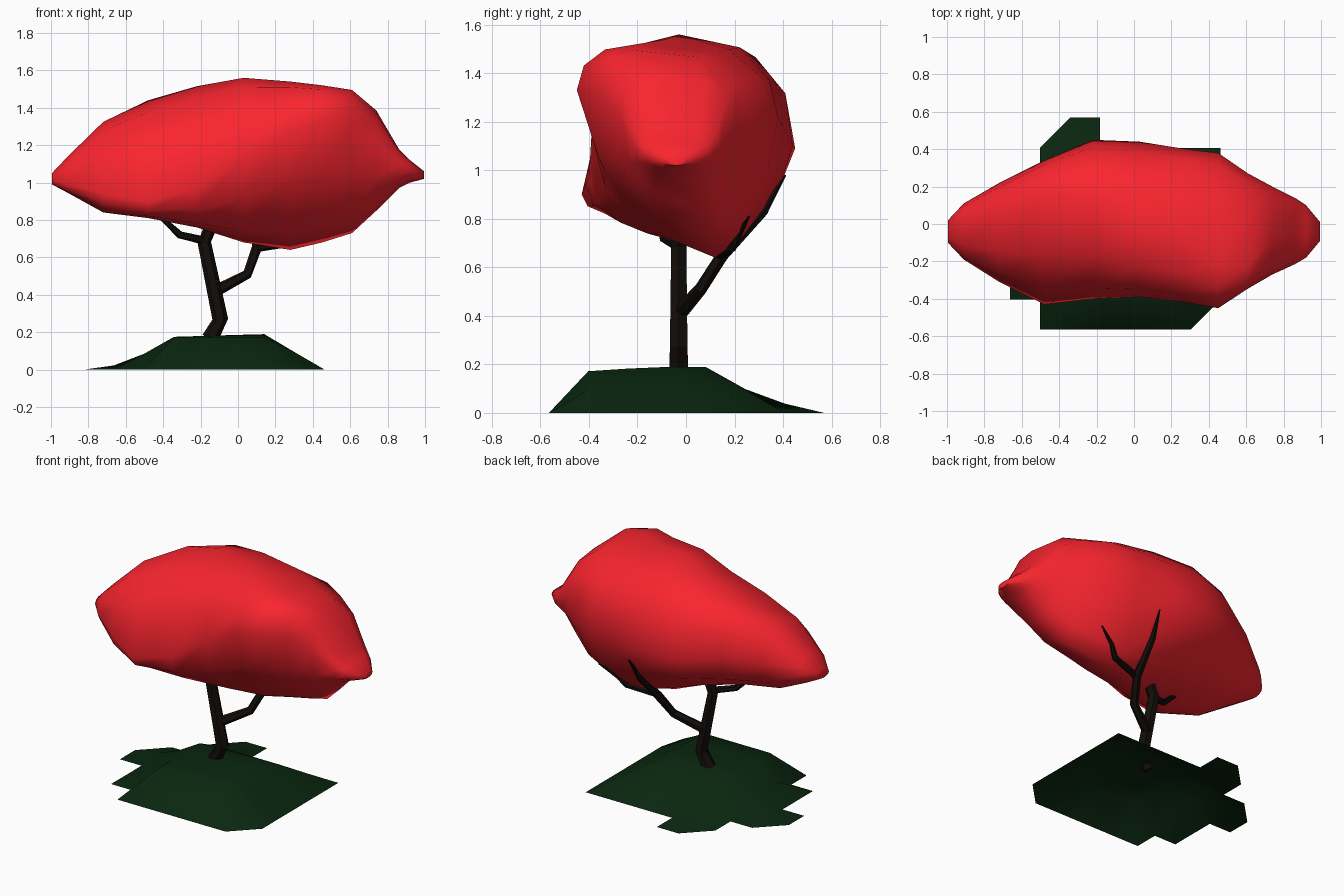
import bpy, bmesh, math
from mathutils import Vector

if "Cube" in bpy.data.objects:
    bpy.data.objects.remove(bpy.data.objects["Cube"])


def material(name, rgb):
    m = bpy.data.materials.new(name)
    m.diffuse_color = (*rgb, 1)
    m.use_nodes = True
    m.node_tree.nodes["Principled BSDF"].inputs["Base Color"].default_value = m.diffuse_color
    return m


def add_mesh(name, verts, faces, mat, smooth_angle, flat_rim=False):
    me = bpy.data.meshes.new(name)
    me.from_pydata(verts, [], faces)
    bm = bmesh.new()
    bm.from_mesh(me)
    loose = [v for v in bm.verts if not v.link_faces]
    bmesh.ops.delete(bm, geom=loose, context='VERTS')
    if flat_rim:
        for v in bm.verts:
            if v.is_boundary:
                v.co.z = 0
    bmesh.ops.recalc_face_normals(bm, faces=bm.faces[:])
    bm.to_mesh(me)
    bm.free()
    me.materials.append(mat)
    ob = bpy.data.objects.new(name, me)
    bpy.context.collection.objects.link(ob)
    bpy.ops.object.select_all(action='DESELECT')
    ob.select_set(True)
    bpy.context.view_layer.objects.active = ob
    bpy.ops.object.shade_smooth_by_angle(angle=math.radians(smooth_angle))
    return ob


def interp(table, t):
    for (a, za), (b, zb) in zip(table, table[1:]):
        if t <= b:
            return za + (zb - za) * max(0, (t - a) / (b - a))
    return table[-1][1]


red = material("leaf_red", (0.95, 0.018, 0.028))
bark = material("bark", (0.006, 0.004, 0.003))
green = material("grass_green", (0.003, 0.02, 0.005))

# Canopy: lofted sections, each with x, then (y, z) of front, top, back and bottom
sections = [
    (-0.995, -.10, 1.01, -.03, 1.05, .02, 1.03, -.04, 0.99),
    (-0.91, -.19, 0.99, -.02, 1.14, .11, 1.04, -.08, 0.945),
    (-0.72, -.31, 0.94, 0.03, 1.325, .22, 1.10, -.18, 0.84),
    (-0.48, -.43, 0.90, 0.15, 1.44, .34, 1.12, -.22, 0.81),
    (-0.22, -.40, 0.97, 0.10, 1.515, .45, 1.09, -.12, 0.76),
    (0.03, -.39, 1.14, -.03, 1.56, .44, 1.10, 0.06, 0.68),
    (0.28, -.42, 1.28, -.08, 1.54, .40, 1.18, 0.12, 0.64),
    (0.45, -.45, 1.33, -.20, 1.52, .38, 1.22, 0.11, 0.68),
    (0.61, -.345, 1.31, -.22, 1.495, .27, 1.22, 0.08, 0.73),
    (0.74, -.27, 1.22, -.08, 1.385, .20, 1.18, 0.03, 0.85),
    (0.86, -.215, 1.10, -.05, 1.18, .14, 1.10, -.01, 0.97),
    (0.92, -.18, 1.07, -.05, 1.12, .10, 1.07, -.03, 1.00),
    (0.995, -.09, 1.04, -.04, 1.06, .01, 1.04, -.04, 1.02),
]
STEPS = 3
N = 4 * STEPS
verts, faces = [], []
for x, *c in sections:
    f, t, b, u = [Vector(c[i:i + 2]) for i in range(0, 8, 2)]
    # fullness of the top, back underside and front underside
    top = interp([(.5, .9), (.75, 1.25)], x)
    low_back = interp([(-.5, .8), (.1, .4), (.5, .4), (.8, .9)], x)
    low_front = interp([(-.15, .9), (.2, .5), (.5, .4), (.8, .9)], x)
    for p, q, k, w in ((f, t, (f.x, t.y), top), (t, b, (b.x, t.y), top),
                       (b, u, (b.x, u.y), low_back), (u, f, (f.x, u.y), low_front)):
        for i in range(STEPS):
            s = i / STEPS
            w0, w1, w2 = (1 - s) ** 2, 2 * w * s * (1 - s), s * s
            r = (w0 * p + w1 * Vector(k) + w2 * q) / (w0 + w1 + w2)
            verts.append((x, r.x, r.y))
for j in range(len(sections) - 1):
    for i in range(N):
        a, b = j * N + i, j * N + (i + 1) % N
        faces.append((a, b, b + N, a + N))
faces += [tuple(range(N)), tuple(range(len(verts) - N, len(verts)))]
add_mesh("canopy", verts, faces, red, 60)

# Ground mound: open grid sheet with a stepped outline, chamfered corners and rim at z = 0
xs = [-.825 + .161 * i for i in range(9)]
ys = [-.565 + .162 * i for i in range(8)]
x_profile = [(-.82, 0), (-.67, .02), (-.51, .08), (-.35, .175), (.14, .19), (.46, 0)]
y_profile = [(-.56, 0), (-.4, .175), (-.08, .19), (.08, .19), (.25, .095), (.4, .04), (.56, 0)]
verts = [(x, y, min(interp(x_profile, x), interp(y_profile, y))) for y in ys for x in xs]
spans = [(2, 8), (1, 8), (1, 8), (0, 8), (0, 8), (2, 8), (2, 4)]
cut_corner = {(0, 7): 1, (4, 0): 3, (6, 2): 3}
faces = []
for r, (start, end) in enumerate(spans):
    for i in range(start, end):
        a = r * 9 + i
        quad = [a, a + 1, a + 10, a + 9]
        if (r, i) in cut_corner:
            quad.pop(cut_corner[r, i])
        faces.append(tuple(quad))
add_mesh("ground_mound", verts, faces, green, 60, flat_rim=True)


# Trunk and branches: tapered six-sided tubes
def limb(name, points, sides=6):
    pts = [Vector(p[:3]) for p in points]
    verts, faces = [], []
    for j, p in enumerate(pts):
        d = (pts[min(j + 1, len(pts) - 1)] - pts[max(j - 1, 0)]).normalized()
        side = d.cross(Vector((0, 1, 0))).normalized()
        other = d.cross(side)
        for i in range(sides):
            a = math.tau * i / sides
            verts.append(p + points[j][3] * (math.cos(a) * side + math.sin(a) * other))
    for j in range(len(pts) - 1):
        for i in range(sides):
            a, b = j * sides + i, j * sides + (i + 1) % sides
            faces.append((a, b, b + sides, a + sides))
    faces += [tuple(range(sides)), tuple(range(len(verts) - sides, len(verts)))]
    add_mesh(name, verts, faces, bark, 30)


limb("trunk", [(-.15, -.03, .165, .045), (-.095, -.03, .27, .042),
               (-.18, -.03, .68, .036), (-.14, -.03, .78, .034)])
limb("right_branch", [(-.12, -.02, .42, .032), (.05, .06, .51, .026), (.1, .15, .65, .027),
                      (.12, .32, .83, .02), (.14, .41, .98, .004)])
limb("right_twig", [(.1, .14, .65, .022), (.31, .19, .68, .018),
                    (.36, .22, .74, .014), (.47, .26, .81, .004)])
limb("left_branch", [(-.18, -.04, .69, .022), (-.31, -.09, .72, .02),
                     (-.43, -.12, .83, .012)])
